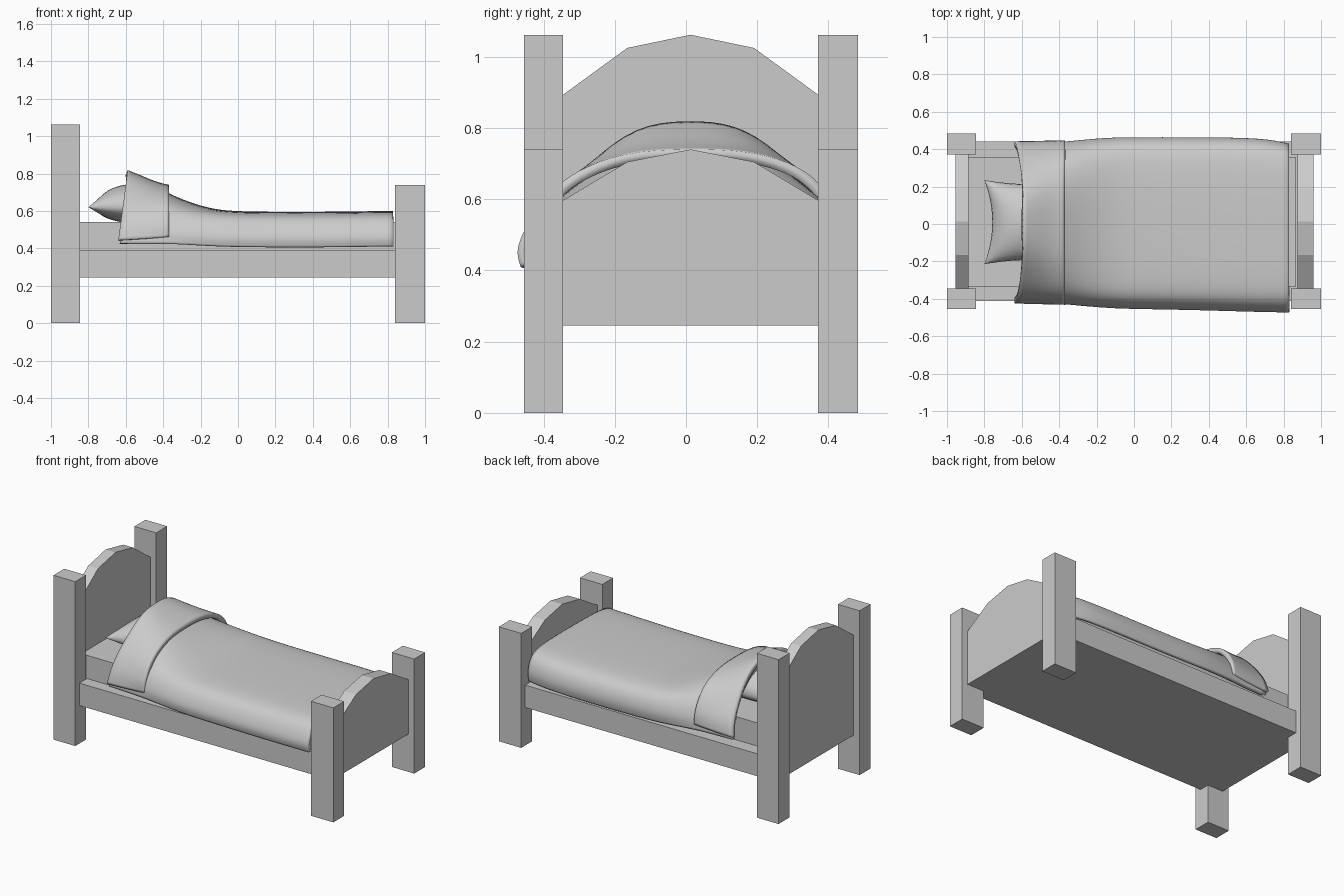
import bpy, bmesh, math

if "Cube" in bpy.data.objects:
    bpy.data.objects.remove(bpy.data.objects["Cube"])

CY = 0.013  # centre line of the frame


def mesh_object(name, verts, faces):
    me = bpy.data.meshes.new(name)
    me.from_pydata(verts, [], faces)
    me.update()
    ob = bpy.data.objects.new(name, me)
    bpy.context.collection.objects.link(ob)
    return ob


def box(name, x, y, z):
    bpy.ops.mesh.primitive_cube_add(size=1, location=[(a + b) / 2 for a, b in (x, y, z)])
    ob = bpy.context.object
    ob.name = name
    ob.scale = [b - a for a, b in (x, y, z)]
    bpy.ops.object.transform_apply(location=False, rotation=False, scale=True)
    return ob


def board(name, x0, x1, profile):
    n = len(profile)
    verts = [(x, y, z) for x in (x0, x1) for y, z in profile]
    faces = [tuple(reversed(range(n))), tuple(range(n, 2 * n))]
    faces += [(i, (i + 1) % n, n + (i + 1) % n, n + i) for i in range(n)]
    return mesh_object(name, verts, faces)


def smooth(ob, angle=40):
    bpy.ops.object.select_all(action='DESELECT')
    bpy.context.view_layer.objects.active = ob
    ob.select_set(True)
    bpy.ops.object.shade_smooth_by_angle(angle=math.radians(angle))


# four square posts
for end, x, top in (("head", (-1, -0.845), 1.062), ("foot", (0.84, 1), 0.74)):
    for side, y in (("front", (-0.455, -0.345)), ("back", (0.371, 0.483))):
        box(f"{end}_{side}_post", x, y, (0, top))

# arched end boards
for name, x0, x1, zs in (("headboard", -0.955, -0.885, (0.895, 1.025, 1.062)),
                         ("footboard", 0.875, 0.96, (0.6, 0.705, 0.74))):
    e, m, c = zs
    board(name, x0, x1, [(CY - 0.37, 0.245), (CY + 0.37, 0.245), (CY + 0.37, e - 0.01),
                         (CY + 0.178, m), (CY, c), (CY - 0.178, m), (CY - 0.37, e - 0.01)])

# base with side rails, and mattress
box("bed_base", (-0.886, 0.876), (-0.412, 0.442), (0.245, 0.39))
box("mattress", (-0.885, 0.865), (-0.335, 0.355), (0.385, 0.54))

# pinched pillow
N = 16
bm = bmesh.new()
for sgn, h in ((1, 0.125), (-1, 0.085)):
    rows = []
    for i in range(N + 1):
        u = -math.cos(math.pi * i / N)
        row = []
        for j in range(N + 1):
            v = -math.cos(math.pi * j / N)
            z = h * ((1 - u * u) * (1 - v * v)) ** 0.5
            row.append(bm.verts.new((-0.55 + 0.25 * u * (1 - 0.17 * (1 - v * v)),
                                     0.01 + 0.225 * v * (1 - 0.1 * (1 - u * u)),
                                     0.62 + sgn * z)))
        rows.append(row)
    for i in range(N):
        for j in range(N):
            bm.faces.new((rows[i][j], rows[i + 1][j], rows[i + 1][j + 1], rows[i][j + 1]))
bmesh.ops.remove_doubles(bm, verts=bm.verts, dist=1e-5)
bmesh.ops.recalc_face_normals(bm, faces=bm.faces)
me = bpy.data.meshes.new("pillow")
bm.to_mesh(me)
bm.free()
pillow = bpy.data.objects.new("pillow", me)
bpy.context.collection.objects.link(pillow)
smooth(pillow, 60)

# cover cross-sections: flat over the mattress, domed over the pillow
BODY = [(-0.455, 0.41), (-0.468, 0.45), (-0.455, 0.495), (-0.425, 0.55), (-0.37, 0.587),
        (-0.22, 0.597), (0, 0.6), (0.22, 0.6), (0.385, 0.59), (0.44, 0.55),
        (0.462, 0.495), (0.466, 0.45), (0.455, 0.41)]
HEAD = [(-0.425, 0.445), (-0.412, 0.51), (-0.385, 0.57), (-0.345, 0.63), (-0.275, 0.70),
        (-0.14, 0.81), (0, 0.822), (0.14, 0.815), (0.26, 0.735), (0.345, 0.64),
        (0.40, 0.565), (0.43, 0.51), (0.442, 0.445)]


def cover(name, stations, thickness):
    """Loft; each station is x, dome weight, lift, front and back width change."""
    verts, n = [], len(BODY)
    for x, w, lift, front, back in stations:
        for (yb, zb), (yh, zh) in zip(BODY, HEAD):
            y, z = yb + (yh - yb) * w, zb + (zh - zb) * w + lift
            y *= 1 + (front if y < 0 else back)
            lean = 0.05 * (0.815 - z) / 0.37 if x < -0.57 else 0
            verts.append((x - lean, y, z))
    faces = [(j * n + i, (j + 1) * n + i, (j + 1) * n + i + 1, j * n + i + 1)
             for j in range(len(stations) - 1) for i in range(n - 1)]
    ob = mesh_object(name, verts, faces)
    sub = ob.modifiers.new("smooth", 'SUBSURF')
    sub.levels = sub.render_levels = 2
    sub.boundary_smooth = 'PRESERVE_CORNERS'
    sol = ob.modifiers.new("thickness", 'SOLIDIFY')
    sol.thickness, sol.offset = thickness, -1
    smooth(ob)


cover("blanket", [(-0.58, 0.9, -0.015, -0.03, -0.03), (-0.48, 0.72, -0.01, -0.03, -0.03),
                  (-0.37, 0.43, 0, -0.03, -0.02), (-0.26, 0.2, 0.002, -0.03, -0.01),
                  (-0.13, 0.04, 0, -0.025, 0), (0, 0, -0.003, -0.02, 0),
                  (0.3, 0, -0.005, -0.01, 0), (0.6, 0, -0.003, 0.01, -0.005),
                  (0.74, 0, 0, 0.017, -0.03), (0.83, 0, 0, 0.02, -0.075)], 0.025)
cover("folded_sheet", [(-0.59, 1, 0, 0, 0), (-0.52, 0.82, 0.012, -0.005, 0),
                       (-0.44, 0.6, 0.025, -0.015, -0.003),
                       (-0.37, 0.48, 0.035, -0.02, -0.005)], 0.03)
